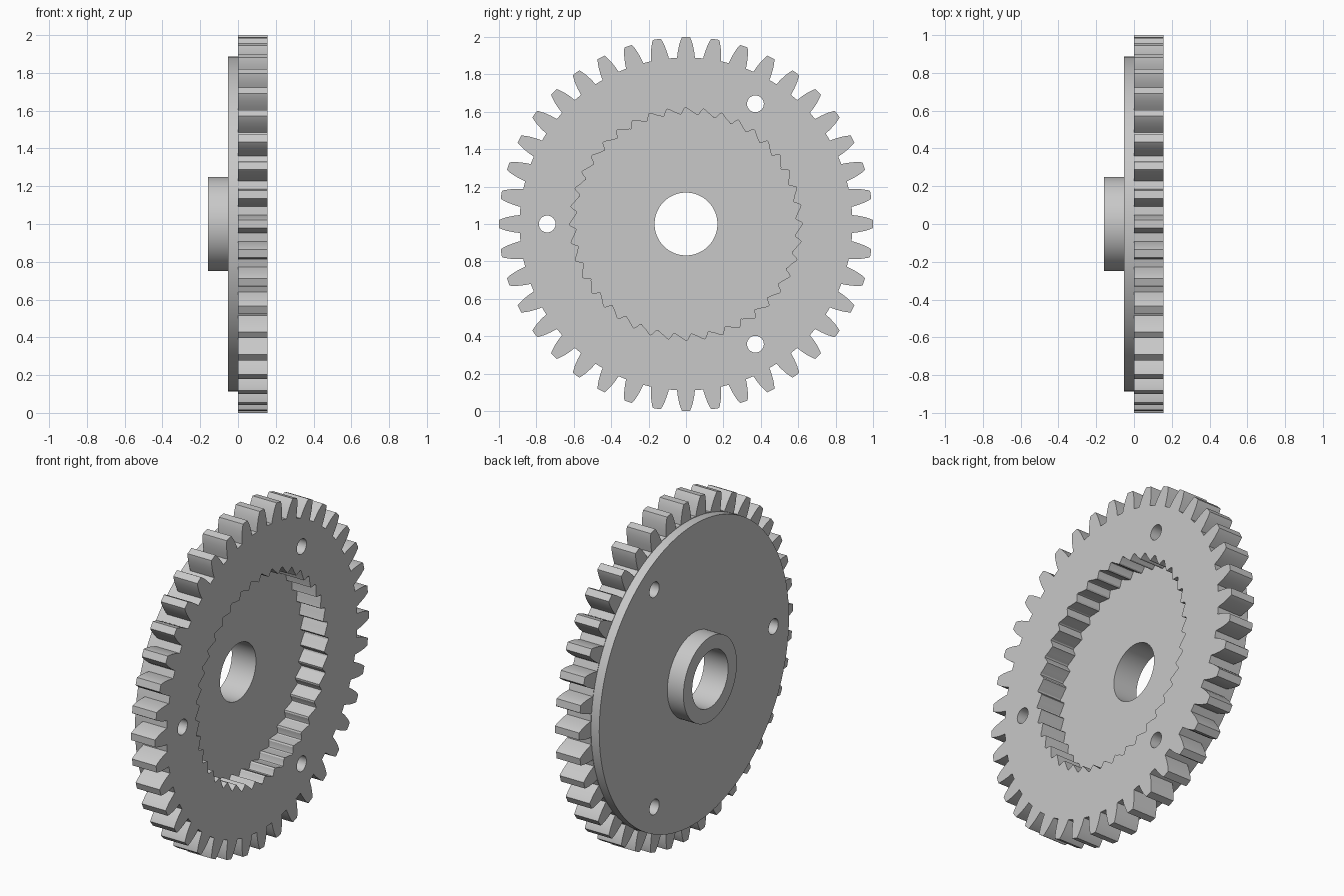
import bpy, bmesh
from math import radians, cos, sin
from mathutils import Matrix

if "Cube" in bpy.data.objects:
    bpy.data.objects.remove(bpy.data.objects["Cube"], do_unlink=True)

TEETH = 40
grey = bpy.data.materials.new("plain grey")
grey.use_nodes = True
grey.diffuse_color = (0.58, 0.58, 0.58, 1)
grey.node_tree.nodes["Principled BSDF"].inputs["Base Color"].default_value = (0.58, 0.58, 0.58, 1)

# Local x, y, z become world y, z, x, with the axle one unit above the ground
AXLE = Matrix(((0, 0, 1, 0), (1, 0, 0, 0), (0, 1, 0, 1), (0, 0, 0, 1)))


def polar(r, deg):
    return (r * cos(radians(deg)), r * sin(radians(deg)))


def circle(r, n=96, centre=(0, 0)):
    pts = [polar(r, i * 360 / n) for i in range(n)]
    return [(x + centre[0], y + centre[1]) for x, y in pts]


def repeat(tooth):
    """Outline from one tooth given as (radius, angle) pairs."""
    step = 360 / TEETH
    return [polar(r, i * step + a) for i in range(TEETH) for r, a in tooth]


def plate(name, loops, x0, x1):
    """Extrude an outline with holes from x0 to x1 along the axle."""
    curve = bpy.data.curves.new(name + "_outline", "CURVE")
    curve.dimensions = "2D"
    curve.fill_mode = "BOTH"
    curve.extrude = (x1 - x0) / 2
    for loop in loops:
        spline = curve.splines.new("POLY")
        spline.points.add(len(loop) - 1)
        for p, (x, y) in zip(spline.points, loop):
            p.co = (x, y, 0, 1)
        spline.use_cyclic_u = True
    helper = bpy.data.objects.new(name + "_outline", curve)
    bpy.context.collection.objects.link(helper)
    deps = bpy.context.evaluated_depsgraph_get()
    mesh = bpy.data.meshes.new_from_object(helper.evaluated_get(deps))
    bpy.data.objects.remove(helper, do_unlink=True)
    bm = bmesh.new()
    bm.from_mesh(mesh)
    bmesh.ops.remove_doubles(bm, verts=bm.verts, dist=0.0001)
    bm.transform(Matrix.Translation(((x0 + x1) / 2, 0, 0)) @ AXLE)
    bmesh.ops.recalc_face_normals(bm, faces=bm.faces)
    bm.to_mesh(mesh)
    bm.free()
    mesh.materials.clear()
    mesh.materials.append(grey)
    obj = bpy.data.objects.new(name, mesh)
    bpy.context.collection.objects.link(obj)
    bpy.ops.object.select_all(action="DESELECT")
    obj.select_set(True)
    bpy.context.view_layer.objects.active = obj
    bpy.ops.object.shade_smooth_by_angle(angle=radians(20))
    return obj


# Shared openings
bore = circle(0.168)
bolt_holes = [circle(0.045, 32, polar(0.742, a)) for a in (60, 180, 300)]

# Toothed ring with an internal ratchet
half = [(0.89, 3.1), (0.925, 2.7), (0.96, 2.15), (0.988, 1.55), (1.0, 1.2)]
spur = [(r, -a) for r, a in half] + half[::-1]
ratchet = [(0.585, -5.9), (0.59, -5.2), (0.605, -2.4), (0.62, -0.4), (0.622, 0.4), (0.615, 1.0), (0.59, 2.3)]
plate("gear_ring", [repeat(spur), repeat(ratchet)] + bolt_holes, 0, 0.157)

# Backing disc that closes the ratchet recess
plate("backing_disc", [circle(0.887, 160), bore] + bolt_holes, -0.053, 0)

# Raised collar around the bore
plate("hub_collar", [circle(0.25), bore], -0.158, -0.053)
